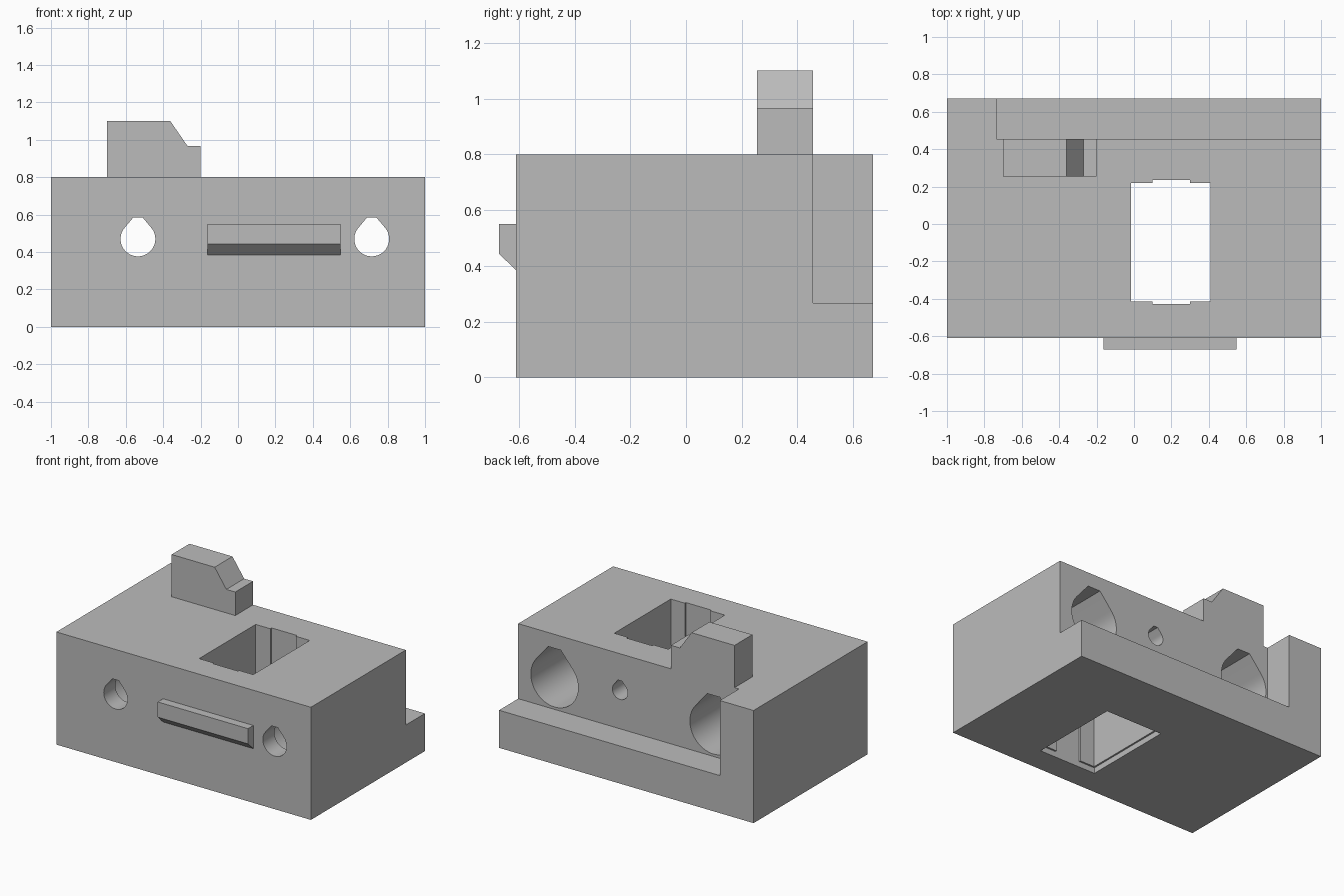
import bpy
import bmesh
from math import sin, cos, tan, radians
from mathutils import Vector

cube = bpy.data.objects.get("Cube")
if cube:
    bpy.data.objects.remove(cube, do_unlink=True)

grey = bpy.data.materials.new("plain_grey")
grey.use_nodes = True
GREY = (0.5, 0.5, 0.5, 1)
grey.diffuse_color = GREY
grey.node_tree.nodes["Principled BSDF"].inputs["Base Color"].default_value = GREY


def prism(name, points, direction):
    """Extrude a closed outline of 3D points along a direction."""
    bm = bmesh.new()
    face = bm.faces.new([bm.verts.new(p) for p in points])
    moved = bmesh.ops.extrude_face_region(bm, geom=[face])["geom"]
    verts = [v for v in moved if isinstance(v, bmesh.types.BMVert)]
    bmesh.ops.translate(bm, verts=verts, vec=Vector(direction))
    bmesh.ops.recalc_face_normals(bm, faces=bm.faces)
    mesh = bpy.data.meshes.new(name)
    bm.to_mesh(mesh)
    bm.free()
    mesh.materials.append(grey)
    obj = bpy.data.objects.new(name, mesh)
    bpy.context.collection.objects.link(obj)
    return obj


def block(name, x0, x1, y0, y1, z0, z1):
    base = [(x0, y0, z0), (x1, y0, z0), (x1, y1, z0), (x0, y1, z0)]
    return prism(name, base, (0, 0, z1 - z0))


def teardrop(name, x, z, r, y0, y1):
    """Round hole along y with a tapered, flat-cut roof."""
    steps, tangent, top = 48, radians(40), 1.24 * r
    half = (r / sin(tangent) - top) * tan(tangent)
    sweep = radians(180) + 2 * tangent
    ring = [(r * cos(a), r * sin(a)) for a in
            (tangent - sweep * i / steps for i in range(steps + 1))]
    ring += [(-half, top), (half, top)]
    return prism(name, [(x + u, y0, z + v) for u, v in ring], (0, y1 - y0, 0))


def cut(target, cutter):
    mod = target.modifiers.new("cut", 'BOOLEAN')
    mod.operation = 'DIFFERENCE'
    mod.solver = 'EXACT'
    mod.object = cutter
    cutter.hide_render = True
    bpy.context.view_layer.objects.active = target
    bpy.ops.object.modifier_apply(modifier=mod.name)
    bpy.data.objects.remove(cutter, do_unlink=True)


FRONT, LEDGE, BACK, TOP = -0.61, 0.455, 0.67, 0.8

# Main block with its rear recess
body = block("body", -1, 1, FRONT, BACK, 0, TOP)
cut(body, block("recess", -0.735, 1.1, LEDGE, BACK + 0.1, 0.267, TOP + 0.1))

# Vertical window, its end grooves and the relief around its lower rim
cut(body, block("window", -0.015, 0.41, -0.415, 0.22, -0.1, TOP + 0.1))
cut(body, block("grooves", 0.1, 0.3, -0.427, 0.235, -0.1, TOP + 0.1))
cut(body, block("rim", -0.027, 0.422, -0.427, 0.235, -0.1, 0.04))

# Rod bores that narrow towards the front
for x in (-0.535, 0.715):
    cut(body, teardrop("bore", x, 0.47, 0.186, FRONT + 0.13, LEDGE + 0.1))
    cut(body, teardrop("front_hole", x, 0.47, 0.093, FRONT - 0.1, 0))

# Small hole from the recess into the window
cut(body, teardrop("small_hole", 0.2, 0.535, 0.06, 0, LEDGE + 0.1))

# Stepped tab on top, flush with the recess wall
tab = [(-0.7, TOP), (-0.2, TOP), (-0.2, 0.967), (-0.27, 0.967),
       (-0.362, 1.1), (-0.7, 1.1)]
prism("top_tab", [(x, 0.255, z) for x, z in tab], (0, LEDGE - 0.255, 0))

# Front ridge with a bevelled underside
ridge = [(FRONT, 0.385), (-0.67, 0.442), (-0.67, 0.55), (FRONT, 0.55)]
prism("front_ridge", [(-0.162, y, z) for y, z in ridge], (0.71, 0, 0))

# Smooth bores, crisp edges
bpy.ops.object.select_all(action='DESELECT')
body.select_set(True)
bpy.context.view_layer.objects.active = body
bpy.ops.object.shade_smooth_by_angle(angle=radians(25))
